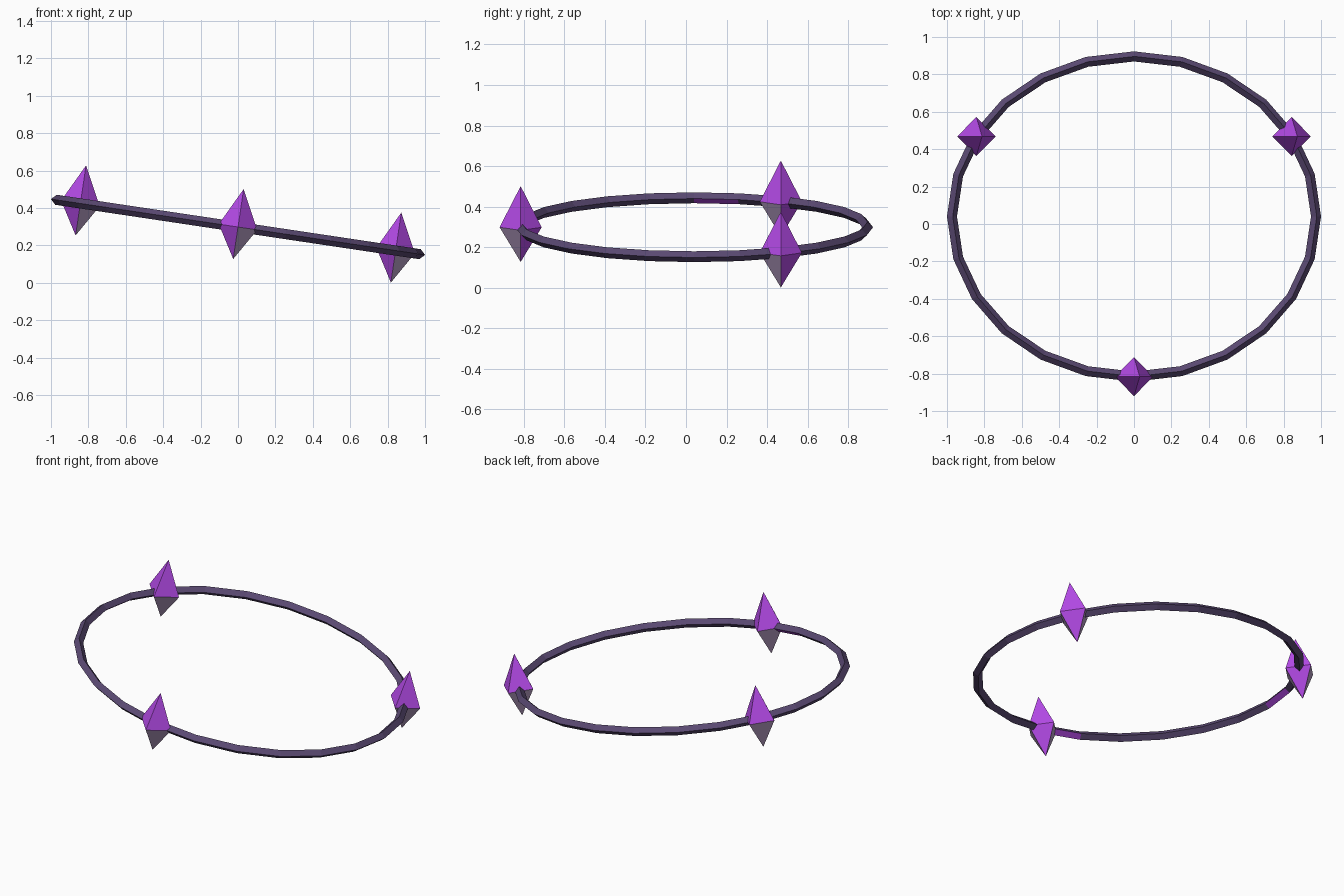
import bpy, bmesh, math
from mathutils import Matrix, Vector

if "Cube" in bpy.data.objects:
    bpy.data.objects.remove(bpy.data.objects["Cube"])

TILT = math.radians(8.5)
CENTRE = Vector((0, 0.04, 0.298))
RX, RY = 0.984, 0.856      # ring radii
TUBE = 0.027               # half thickness of the ring
SEGS = 24


def srgb(r, g, b):
    def lin(c):
        c /= 255
        return c / 12.92 if c <= 0.04045 else ((c + 0.055) / 1.055) ** 2.4
    return (lin(r), lin(g), lin(b), 1)


def material(name, rgb):
    m = bpy.data.materials.new(name)
    m.diffuse_color = srgb(*rgb)
    m.use_nodes = True
    m.node_tree.nodes["Principled BSDF"].inputs["Base Color"].default_value = m.diffuse_color
    return m


purple = material("crystal_purple", (180, 74, 231))
dark = material("ring_dark_violet", (90, 73, 114))
grey = material("crystal_pale_lilac", (187, 162, 202))

frame = Matrix.Translation(CENTRE) @ Matrix.Rotation(TILT, 4, 'Y')


def make_object(name, bm, mats, matrix):
    bmesh.ops.recalc_face_normals(bm, faces=bm.faces)
    me = bpy.data.meshes.new(name)
    bm.to_mesh(me)
    bm.free()
    for m in mats:
        me.materials.append(m)
    ob = bpy.data.objects.new(name, me)
    bpy.context.collection.objects.link(ob)
    ob.matrix_world = matrix
    return ob


# Oval ring with a diamond cross-section
bm = bmesh.new()
loops = []
for i in range(SEGS):
    a = 2 * math.pi * i / SEGS
    loop = []
    for k in range(4):
        t = k * math.pi / 2
        d = TUBE * math.cos(t)
        loop.append(bm.verts.new(((RX + d) * math.cos(a), (RY + d) * math.sin(a),
                                  TUBE * math.sin(t))))
    loops.append(loop)
for i in range(SEGS):
    p, q = loops[i], loops[(i + 1) % SEGS]
    for k in range(4):
        f = bm.faces.new((p[k], q[k], q[(k + 1) % 4], p[(k + 1) % 4]))
        # two purple patches on the inner underside
        if k == 2 and i in (11, 17):
            f.material_index = 1
make_object("ring", bm, [dark, purple], frame)


# Four-sided pointed crystals spaced evenly around the ring
def crystal(name, degrees):
    a = math.radians(degrees)
    bm = bmesh.new()
    base = [bm.verts.new((0.104 * math.cos(k * math.pi / 2),
                          0.104 * math.sin(k * math.pi / 2), 0)) for k in range(4)]
    top = bm.verts.new((0, 0, 0.205))
    bottom = bm.verts.new((0, 0, -0.173))
    for k in range(4):
        b, c = base[k], base[(k + 1) % 4]
        bm.faces.new((b, c, top))
        f = bm.faces.new((c, b, bottom))
        f.material_index = k % 2       # alternate lower faces are pale
    place = Matrix.Translation((RX * math.cos(a), RY * math.sin(a), 0))
    make_object(name, bm, [purple, grey], frame @ place)


for name, deg in (("crystal_right", 30), ("crystal_left", 150), ("crystal_front", 270)):
    crystal(name, deg)
